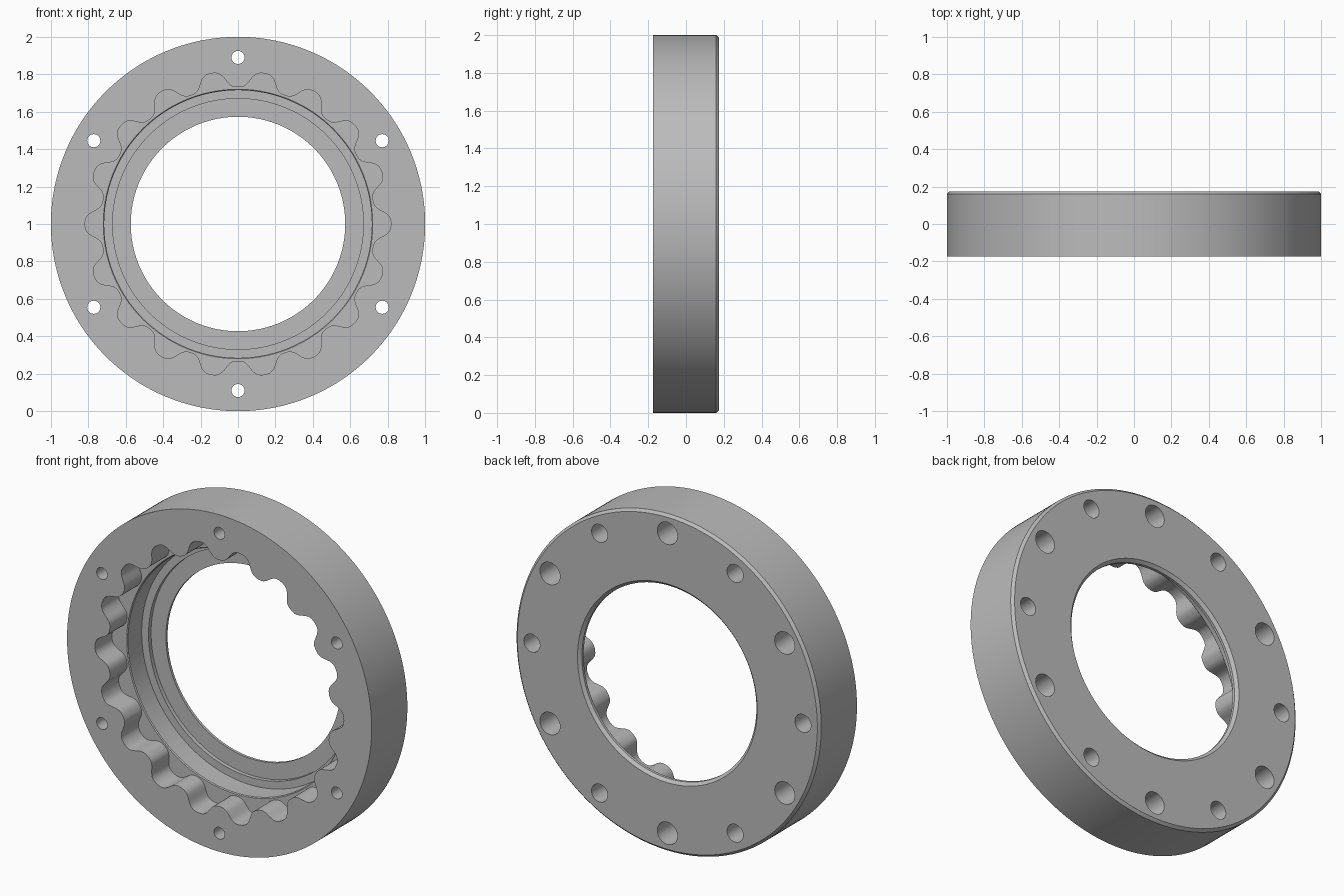
import bpy, bmesh, math
from math import sin, cos, pi, tanh, radians

cube = bpy.data.objects.get("Cube")
if cube:
    bpy.data.objects.remove(cube)

FRONT, BACK = -0.175, 0.175
SEGMENTS = 192

steel = bpy.data.materials.new("plain grey metal")
steel.use_nodes = True
grey = (0.5, 0.5, 0.5, 1)
steel.diffuse_color = grey
steel.node_tree.nodes["Principled BSDF"].inputs["Base Color"].default_value = grey


def sweep(name, rings, closed):
    """Join rings of points; cap the ends unless the rings close into a loop."""
    bm = bmesh.new()
    loops = [[bm.verts.new(p) for p in ring] for ring in rings]
    n, count = len(loops[0]), len(loops)
    for i in range(count if closed else count - 1):
        a, b = loops[i], loops[(i + 1) % count]
        for j in range(n):
            k = (j + 1) % n
            bm.faces.new((a[j], a[k], b[k], b[j]))
    if not closed:
        bm.faces.new(loops[0])
        bm.faces.new(loops[-1])
    bmesh.ops.recalc_face_normals(bm, faces=bm.faces)
    mesh = bpy.data.meshes.new(name)
    bm.to_mesh(mesh)
    bm.free()
    mesh.materials.append(steel)
    obj = bpy.data.objects.new(name, mesh)
    bpy.context.collection.objects.link(obj)
    return obj


def ring(y, radius, n=SEGMENTS, centre=(0, 1)):
    """Circle (or a shape, if radius is a function of angle) facing the front."""
    f = radius if callable(radius) else lambda t: radius
    angles = [2 * pi * i / n for i in range(n)]
    return [(centre[0] + f(t) * cos(t), y, centre[1] + f(t) * sin(t)) for t in angles]


# Ring body: stepped bore inside, chamfers on the back edges
profile = [
    (1.0, FRONT), (1.0, BACK - 0.015), (0.985, BACK),
    (0.59, BACK), (0.573, BACK - 0.017), (0.573, 0.142),
    (0.67, 0.142), (0.67, 0.118), (0.715, 0.118),
    (0.715, -0.01), (0.72, -0.015), (0.72, FRONT),
]
body = sweep("ring_housing", [ring(y, r) for r, y in profile], True)


# Scalloped pocket with eighteen rounded lobes
def lobes(t):
    return 0.774 + 0.043 * tanh(1.4 * cos(18 * t)) / tanh(1.4)


cutters = [sweep("pocket_cutter", [ring(FRONT - 0.1, lobes, 432), ring(-0.015, lobes, 432)], False)]

# Bolt circle: counterbored through holes alternating with blind holes
for i in range(12):
    a = radians(30 * i)
    c = (0.89 * cos(a), 1 + 0.89 * sin(a))
    if i % 2:
        rings = [ring(FRONT - 0.1, 0.035, 32, c), ring(-0.025, 0.035, 32, c),
                 ring(-0.025, 0.066, 32, c), ring(BACK + 0.1, 0.066, 32, c)]
    else:
        rings = [ring(-0.025, 0.053, 32, c), ring(BACK + 0.1, 0.053, 32, c)]
    cutters.append(sweep("hole_cutter", rings, False))

# Apply the cuts and discard the cutters
bpy.context.view_layer.objects.active = body
for cutter in cutters:
    cutter.hide_render = True
    mod = body.modifiers.new("cut", "BOOLEAN")
    mod.operation = "DIFFERENCE"
    mod.solver = "EXACT"
    mod.object = cutter
    bpy.ops.object.modifier_apply(modifier=mod.name)
    bpy.data.objects.remove(cutter)

# Smooth the round walls and keep machined edges sharp
bpy.ops.object.select_all(action="DESELECT")
body.select_set(True)
bpy.ops.object.shade_smooth_by_angle(angle=radians(30))
